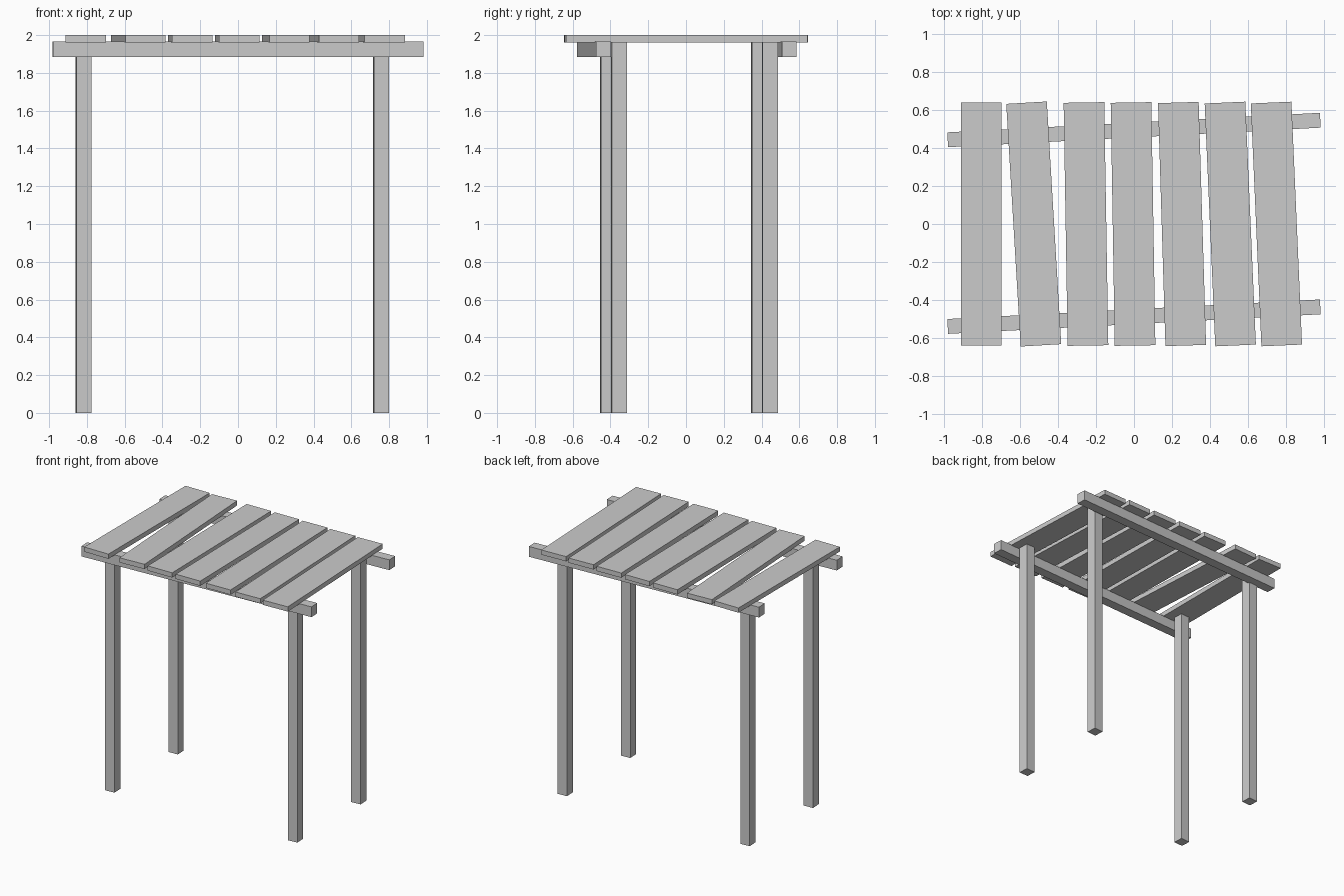
import bpy
from math import radians

if "Cube" in bpy.data.objects:
    bpy.data.objects.remove(bpy.data.objects["Cube"])


def box(name, center, size, angle=0.0):
    """Box of the given size, turned about z by angle degrees."""
    bpy.ops.mesh.primitive_cube_add(size=1, location=center,
                                    rotation=(0, 0, radians(angle)))
    ob = bpy.context.object
    ob.name = name
    ob.scale = size
    return ob


BEAM_ANGLE = 3.0

# Four square posts, slightly turned and standing inside the beams
POST_H = 1.965
posts = {
    "front_left_post": (-0.818, -0.413),
    "front_right_post": (0.757, -0.355),
    "back_left_post": (-0.818, 0.387),
    "back_right_post": (0.757, 0.444),
}
for name, (x, y) in posts.items():
    box(name, (x, y, POST_H / 2), (0.08, 0.08, POST_H), BEAM_ANGLE)

# Two long skewed beams
for name, y in (("front_beam", -0.488), ("back_beam", 0.495)):
    box(name, (0, y, 1.924), (1.965, 0.078, 0.082), BEAM_ANGLE)

# Roof planks: x position and crooked angle
planks = [(-0.805, 0), (-0.528, 3.4), (-0.253, 0.95), (-0.005, 0.95),
          (0.253, 1.75), (0.507, 2.5), (0.75, 2.5)]
for i, (x, angle) in enumerate(planks, 1):
    box(f"roof_plank_{i}", (x, 0, 1.981), (0.214, 1.28, 0.038), angle)
